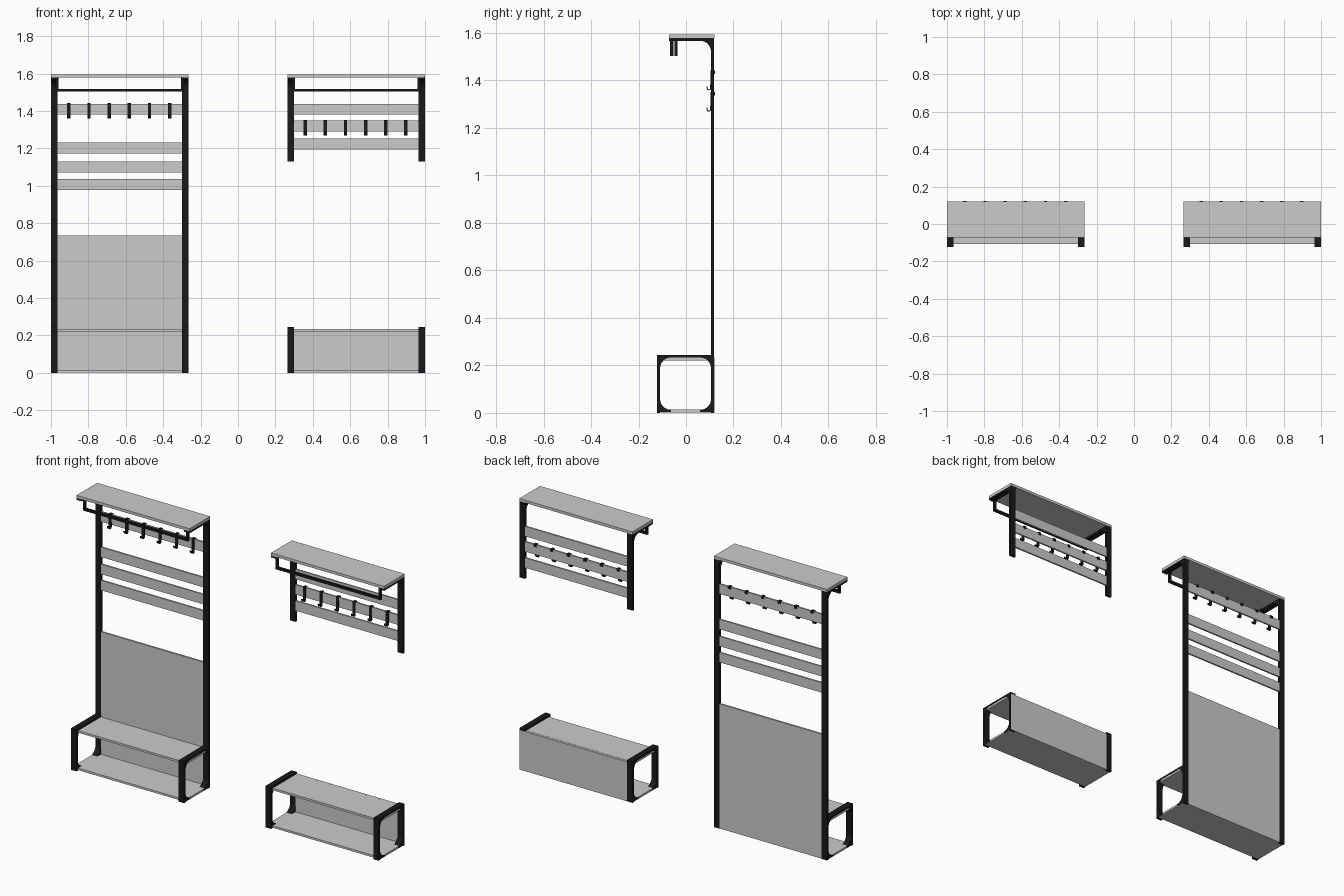
import bpy, bmesh, math

if "Cube" in bpy.data.objects:
    bpy.data.objects.remove(bpy.data.objects["Cube"])

black = bpy.data.materials.new("black_metal")
black.diffuse_color = (0.01, 0.01, 0.012, 1)
black.use_nodes = True
black.node_tree.nodes["Principled BSDF"].inputs["Base Color"].default_value = black.diffuse_color


def finish(bm, name, mat=None):
    bmesh.ops.recalc_face_normals(bm, faces=bm.faces)
    me = bpy.data.meshes.new(name)
    bm.to_mesh(me)
    bm.free()
    ob = bpy.data.objects.new(name, me)
    bpy.context.collection.objects.link(ob)
    if mat:
        me.materials.append(mat)
    return ob


def box(name, x, y, z, mat=None):
    bm = bmesh.new()
    bmesh.ops.create_cube(bm, size=1)
    for v in bm.verts:
        v.co = [(a + b) / 2 + c * (b - a) for (a, b), c in zip((x, y, z), v.co)]
    return finish(bm, name, mat)


def extrude_x(name, profile, x0, x1, mat=black):
    """Extrude a (y, z) outline from x0 to x1."""
    bm = bmesh.new()
    f = bm.faces.new([bm.verts.new((x0, y, z)) for y, z in profile])
    g = bmesh.ops.extrude_face_region(bm, geom=[f])["geom"]
    for v in g:
        if isinstance(v, bmesh.types.BMVert):
            v.co.x = x1
    return finish(bm, name, mat)


def arc(cy, cz, r, a0, a1, n=8):
    return [(cy + r * math.cos(math.radians(a0 + (a1 - a0) * i / n)),
             cz + r * math.sin(math.radians(a0 + (a1 - a0) * i / n))) for i in range(n + 1)]


def strip(name, path, x0, x1, t):
    """Bent flat strip following a (y, z) path with thickness t."""
    bm = bmesh.new()
    rows = [[bm.verts.new((x, y, z)) for x in (x0, x1)] for y, z in path]
    for a, b in zip(rows, rows[1:]):
        bm.faces.new((a[0], a[1], b[1], b[0]))
    ob = finish(bm, name, black)
    m = ob.modifiers.new("thickness", 'SOLIDIFY')
    m.thickness, m.offset = t, 0
    return ob


FY, BY = -0.122, 0.118      # front and back of the frames
T, W, R = 0.013, 0.035, 0.045  # frame thickness, band width, inner radius
BENCH, TOP = 0.244, 1.578

# bench frame outline with rounded inner corners, open along the floor
yi, yf, zi, zt = BY - T, FY + T, 0.013, BENCH - 0.011
bench_profile = ([(yi - R, 0.003), (yi, 0.003), (yi, 0), (BY, 0), (BY, BENCH), (FY, BENCH),
                  (FY, 0), (yf, 0), (yf, 0.003), (yf + R, 0.003)]
                 + arc(yf + R, zi + R, R, 270, 180) + arc(yf + R, zt - R, R, 180, 90)
                 + arc(yi - R, zt - R, R, 90, 0) + arc(yi - R, zi + R, R, 0, -90))


def upright_profile(zb):
    # post with a shelf bracket and rounded inside corner
    return ([(yi, zb), (BY, zb), (BY, TOP), (-0.071, TOP), (-0.071, TOP - 0.011)]
            + arc(yi - R, TOP - 0.011 - R, R, 90, 0))


def unit(tag, x0, x1, post_bottom, slats, hook_top, hook_x, bar_y, panel_top, panel_x):
    a, b = x0 + W, x1 - W
    for side, l, r in (("left", x0, a), ("right", b, x1)):
        extrude_x(f"{tag}_bench_frame_{side}", bench_profile, l, r)
        extrude_x(f"{tag}_upright_{side}", upright_profile(post_bottom), l, r)
    # boards
    e = 0.001
    box(f"{tag}_bench_seat", (x0 + e, x1 - e), (-0.106, yi), (0.221, 0.2335))
    box(f"{tag}_bench_bottom", (x0 + e, x1 - e), (-0.108, yi), (0.002, 0.014))
    box(f"{tag}_top_shelf", (x0, x1), (-0.072, 0.12), (TOP, 1.594))
    box(f"{tag}_back_panel", panel_x, (0.106, panel_x[2] if len(panel_x) > 2 else 0.117),
        (0.001, panel_top)) if len(panel_x) == 2 else None
    for i, z in enumerate(slats):
        box(f"{tag}_slat_{i + 1}", (a, b), (0.107, 0.117), (z - 0.058, z))
    # hanging bar with two drop ends
    bt = 0.014
    y = (bar_y - bt / 2, bar_y + bt / 2)
    box(f"{tag}_hanging_bar", (a - 0.01, b + 0.01), y, (1.503, 1.503 + bt), black)
    for side, l in (("left", a - 0.01), ("right", b + 0.01 - bt)):
        box(f"{tag}_bar_drop_{side}", (l, l + bt), y, (1.503 + bt, TOP), black)
    # hooks folded over a slat
    for i in range(6):
        hx = hook_x + i * 0.1077
        t = hook_top
        path = ([(0.12, t - 0.014), (0.12, t), (0.104, t), (0.104, t - 0.073)]
                + arc(0.0965, t - 0.073, 0.0075, 0, -180, 6)[1:] + [(0.088, t - 0.066)])
        strip(f"{tag}_hook_{i + 1}", path, hx - 0.009, hx + 0.009, 0.004)


# tall coat stand with bench
unit("stand", -1.0, -0.265, 0.0, (1.438, 1.23, 1.13, 1.035), 1.441, -0.904, -0.042,
     0.733, (-0.965, -0.30))
# wall rack with separate bench
unit("rack", 0.265, 1.0, 1.13, (1.438, 1.348, 1.253), 1.351, 0.359, -0.06,
     0.233, (0.30, 0.9995))
# thin cover continuing the bench back over the outer leg
box("rack_back_cover", (0.30, 0.9995), (0.1165, 0.1195), (0.001, 0.233))
